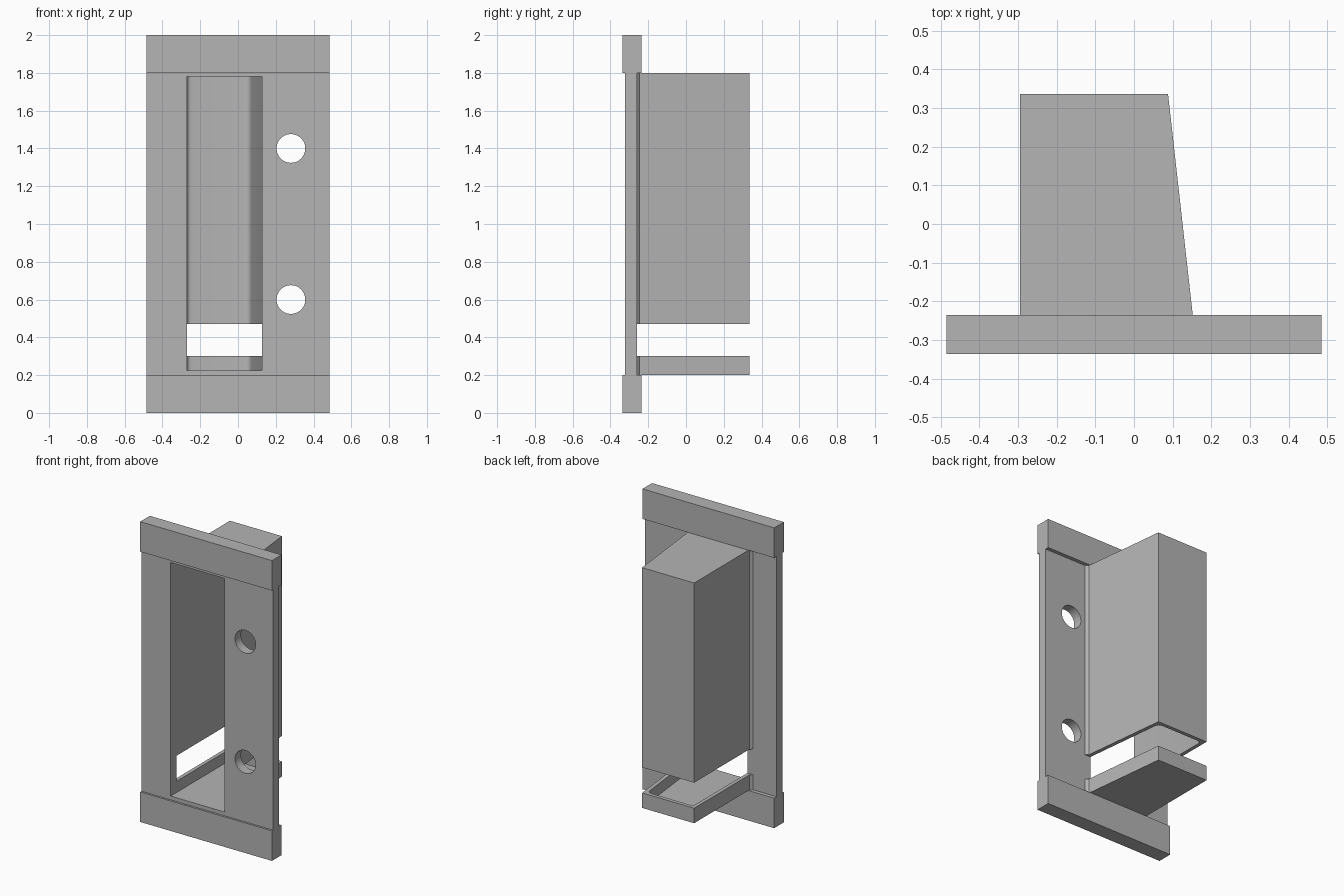
import bpy, bmesh, math
from mathutils import Vector

old = bpy.data.objects.get("Cube")
if old:
    bpy.data.objects.remove(old, do_unlink=True)

GREY = (0.46, 0.46, 0.46, 1)
grey = bpy.data.materials.new("plain grey")
grey.use_nodes = True
grey.diffuse_color = GREY
grey.node_tree.nodes["Principled BSDF"].inputs["Base Color"].default_value = GREY


def prism(name, outline, z0, z1):
    """Extrude an xy outline from z0 to z1."""
    bm = bmesh.new()
    base = bm.faces.new([bm.verts.new((x, y, z0)) for x, y in outline])
    top = bmesh.ops.extrude_face_region(bm, geom=[base])["geom"]
    verts = [v for v in top if isinstance(v, bmesh.types.BMVert)]
    bmesh.ops.translate(bm, verts=verts, vec=(0, 0, z1 - z0))
    bmesh.ops.recalc_face_normals(bm, faces=bm.faces)
    mesh = bpy.data.meshes.new(name)
    bm.to_mesh(mesh)
    bm.free()
    mesh.materials.append(grey)
    obj = bpy.data.objects.new(name, mesh)
    bpy.context.collection.objects.link(obj)
    return obj


def slab(name, half_x, y0, y1, z0, z1):
    return prism(name, [(-half_x, y0), (half_x, y0), (half_x, y1), (-half_x, y1)], z0, z1)


def select(obj):
    bpy.ops.object.select_all(action='DESELECT')
    obj.select_set(True)
    bpy.context.view_layer.objects.active = obj


def cut(obj, cutter):
    mod = obj.modifiers.new("cut", 'BOOLEAN')
    mod.operation = 'DIFFERENCE'
    mod.solver = 'EXACT'
    mod.object = cutter
    select(obj)
    bpy.ops.object.modifier_apply(modifier=mod.name)


def fillet(prev, corner, after, r, steps=4):
    """Rounded corner as a short quadratic arc."""
    p, c, n = Vector(prev), Vector(corner), Vector(after)
    a, b = c + (p - c).normalized() * r, c + (n - c).normalized() * r
    pts = []
    for i in range(steps + 1):
        t = i / steps
        pts.append(tuple(a * (1 - t) ** 2 + c * 2 * t * (1 - t) + b * t * t))
    return pts


# Face plate and its two thicker end bars
plate = slab("face_plate", 0.485, -0.323, -0.26, 0.2, 1.8)
slab("bottom_bar", 0.485, -0.336, -0.235, 0, 0.2)
slab("top_bar", 0.485, -0.336, -0.235, 1.8, 2)

# Tapered housing with small chamfers where it joins the plate
housing = [(-0.311, -0.26), (0.17, -0.26), (0.153, -0.245),
           (0.088, 0.336), (-0.295, 0.336), (-0.295, -0.245)]
box = prism("upper_housing", housing, 0.47, 1.8)
pan = prism("lower_tray", housing, 0.2, 0.3)

# Cavity running through the plate into both housing parts
mouth_r, back_r, back_l, mouth_l = (0.128, -0.26), (0.065, 0.311), (-0.27, 0.311), (-0.27, -0.26)
cavity = [(-0.27, -0.4), (0.128, -0.4), mouth_r]
cavity += fillet(mouth_r, back_r, back_l, 0.03)
cavity += fillet(back_r, back_l, mouth_l, 0.026)
cutter = prism("cavity_cutter", cavity, 0.225, 1.78)
for part in (plate, box, pan):
    cut(part, cutter)
bpy.data.objects.remove(cutter, do_unlink=True)

# Screw holes
for z in (0.6, 1.4):
    bpy.ops.mesh.primitive_cylinder_add(vertices=48, radius=0.076, depth=0.4,
                                        location=(0.28, -0.3, z),
                                        rotation=(math.pi / 2, 0, 0))
    drill = bpy.context.object
    drill.data.materials.append(grey)
    cut(plate, drill)
    bpy.data.objects.remove(drill, do_unlink=True)

for part in (plate, box, pan):
    select(part)
    bpy.ops.object.shade_smooth_by_angle(angle=math.radians(30))
